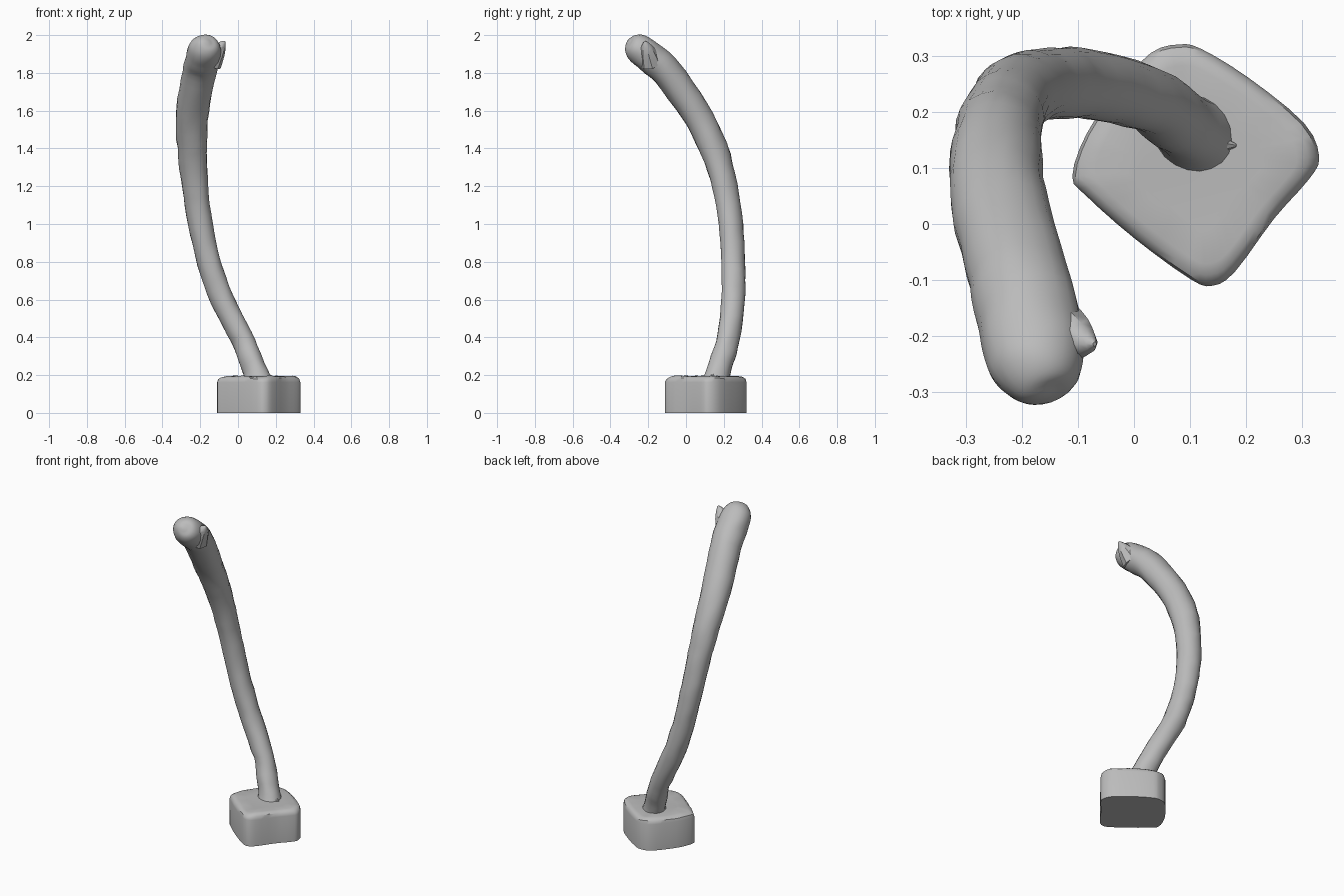
import bpy, bmesh, math
from mathutils import Vector, noise

if "Cube" in bpy.data.objects:
    bpy.data.objects.remove(bpy.data.objects["Cube"])

grey = bpy.data.materials.new("plain grey")
grey.use_nodes = True
grey.diffuse_color = (0.5, 0.5, 0.5, 1)
grey.node_tree.nodes["Principled BSDF"].inputs["Base Color"].default_value = (0.5, 0.5, 0.5, 1)


def loft(name, rings, angle):
    """Skin a stack of closed rings and cap both ends."""
    bm = bmesh.new()
    rings = [[bm.verts.new(co) for co in ring] for ring in rings]
    for lower, upper in zip(rings, rings[1:]):
        for k in range(len(lower)):
            n = (k + 1) % len(lower)
            bm.faces.new((lower[k], lower[n], upper[n], upper[k]))
    bm.faces.new(rings[0])
    bm.faces.new(rings[-1])
    bmesh.ops.recalc_face_normals(bm, faces=bm.faces)
    mesh = bpy.data.meshes.new(name)
    bm.to_mesh(mesh)
    bm.free()
    obj = bpy.data.objects.new(name, mesh)
    bpy.context.collection.objects.link(obj)
    mesh.materials.append(grey)
    bpy.ops.object.select_all(action="DESELECT")
    obj.select_set(True)
    bpy.context.view_layer.objects.active = obj
    bpy.ops.object.shade_smooth_by_angle(angle=math.radians(angle))


def smooth_points(points, steps, closed=False):
    """Catmull-Rom interpolation through points of any size."""
    pts = [Vector(p) for p in points]
    if closed:
        pts = [pts[-1]] + pts + pts[:2]
    else:
        pts = [2 * pts[0] - pts[1]] + pts + [2 * pts[-1] - pts[-2]]
    out = []
    for a, b, c, d in zip(pts, pts[1:], pts[2:], pts[3:]):
        for i in range(steps):
            t = i / steps
            out.append(0.5 * (2 * b + (c - a) * t + (2 * a - 5 * b + 4 * c - d) * t ** 2
                              + (3 * b - a - 3 * c + d) * t ** 3))
    return out if closed else out + [pts[-2]]


def tube(name, points, steps, sides, wobble, angle, stretch):
    """Sweep an oval along x, y, z, radius points; its long axis turns with height."""
    path = smooth_points(points, steps)
    rings = []
    for i, p in enumerate(path):
        tangent = (path[min(i + 1, len(path) - 1)] - path[max(i - 1, 0)]).to_3d().normalized()
        u = Vector((1, -min(1, max(0, 2 * (1.65 - p.z))), 0))
        u = (u - tangent * u.dot(tangent)).normalized()
        v = tangent.cross(u)
        ring = []
        for k in range(sides):
            a = math.tau * k / sides
            co = p.to_3d() + (u * math.cos(a) * stretch + v * math.sin(a)) * p.w
            ring.append(co + noise.noise_vector(co * 14) * wobble)
        rings.append(ring)
    loft(name, rings, angle)


# Rounded diamond base block with softened, slightly uneven top
outline = smooth_points([
    (-.11, .085), (-.085, .05), (0, -.025), (.1, -.098), (.14, -.11), (.18, -.085), (.25, .01),
    (.312, .08), (.33, .12), (.303, .18), (.205, .26), (.12, .312), (.08, .32), (.03, .305),
    (-.03, .24), (-.085, .16)], 3, closed=True)
centre = Vector((.11, .11))
layers = []
for z, inset in ((0, 0), (.162, 0), (.18, .025), (.19, .09), (.194, .18), (.194, .45)):
    layer = []
    for p in outline:
        x, y = p.lerp(centre, inset)
        lift = .008 * noise.noise((x * 15, y * 15, 0)) if z > .17 else 0
        layer.append((x, y, z + lift))
    layers.append(layer)
loft("base_block", layers, 35)

# Curved stem, thickening upward to a blunt rounded tip
tube("curved_stem", [
    (.105, .16, .16, .074), (.095, .17, .21, .062), (.067, .192, .28, .059),
    (.018, .226, .4, .058), (-.084, .249, .6, .06), (-.154, .249, .8, .06),
    (-.199, .238, 1, .062), (-.227, .206, 1.2, .065), (-.242, .146, 1.4, .073),
    (-.241, .045, 1.6, .079), (-.205, -.097, 1.8, .082), (-.186, -.178, 1.873, .084),
    (-.177, -.232, 1.915, .081), (-.17, -.272, 1.943, .068), (-.165, -.298, 1.96, .045),
    (-.162, -.308, 1.967, .01)], 4, 20, .005, 60, 1.1)

# Small pointed thorn beside the tip, and a snag at the foot
for name, points in (
        ("tip_thorn", [(-.145, -.185, 1.85, .06), (-.108, -.203, 1.915, .043),
                       (-.083, -.212, 1.95, .022), (-.07, -.214, 1.968, .004)]),
        ("foot_snag", [(.11, .15, .2, .035), (.145, .143, .197, .022), (.182, .14, .192, .003)])):
    tube(name, points, 2, 8, 0, 40, 1)
